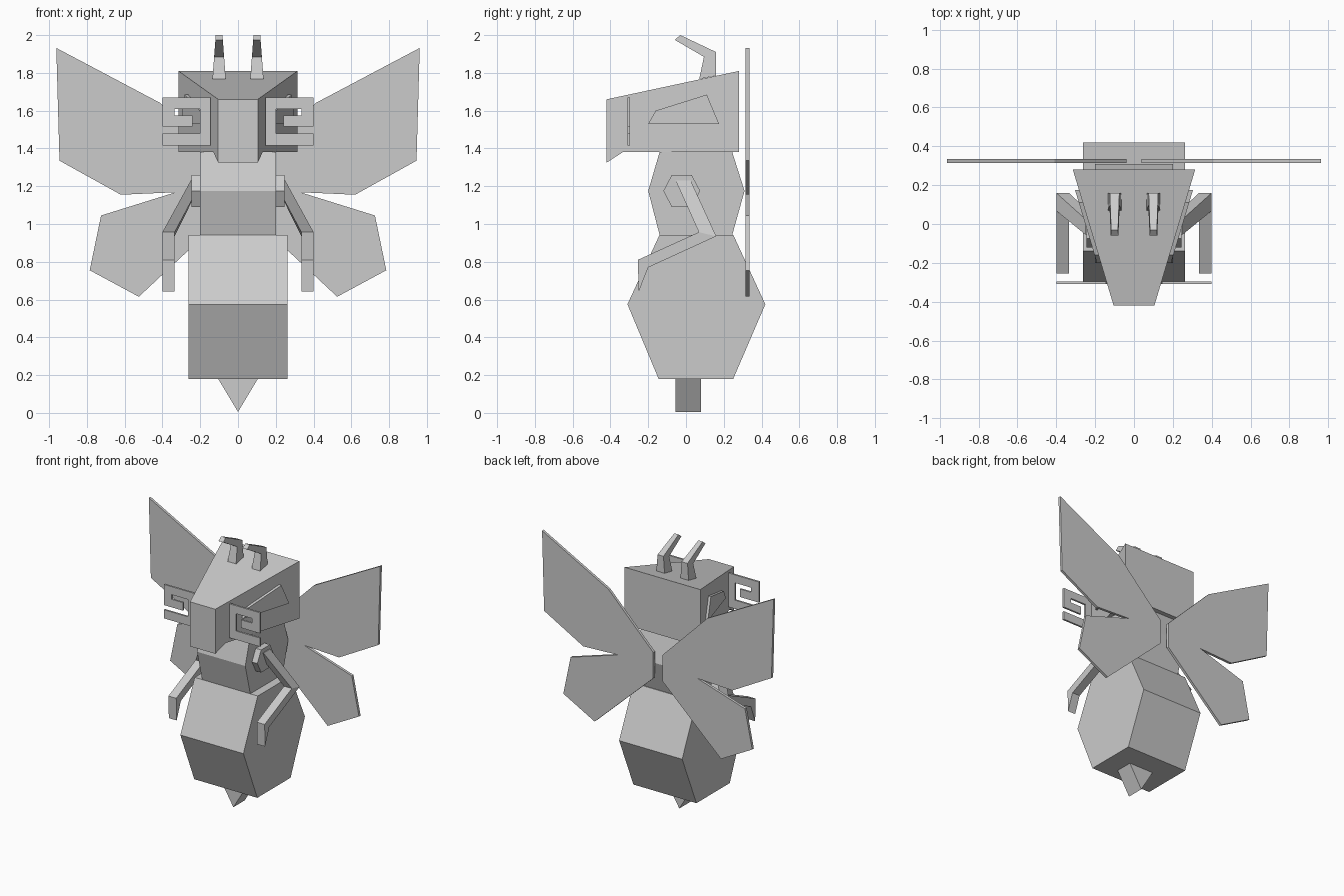
import bpy
import bmesh

cube = bpy.data.objects.get("Cube")
if cube:
    bpy.data.objects.remove(cube, do_unlink=True)

GREY = (0.6, 0.6, 0.6, 1)
grey = bpy.data.materials.new("plain grey")
grey.use_nodes = True
grey.diffuse_color = GREY
grey.node_tree.nodes["Principled BSDF"].inputs["Base Color"].default_value = GREY


def loft(name, ring_a, ring_b, mirror=False):
    """Solid between two matching rings of points, optionally mirrored in x."""
    bm = bmesh.new()
    a = [bm.verts.new(p) for p in ring_a]
    b = [bm.verts.new(p) for p in ring_b]
    bm.faces.new(a)
    bm.faces.new(b[::-1])
    for i in range(len(a)):
        j = (i + 1) % len(a)
        bm.faces.new((a[i], b[i], b[j], a[j]))
    bmesh.ops.recalc_face_normals(bm, faces=bm.faces[:])
    mesh = bpy.data.meshes.new(name)
    bm.to_mesh(mesh)
    bm.free()
    mesh.materials.append(grey)
    obj = bpy.data.objects.new(name, mesh)
    bpy.context.collection.objects.link(obj)
    if mirror:
        obj.modifiers.new("Mirror", 'MIRROR').use_axis[0] = True
    return obj


def side_prism(name, outline, x0, x1, mirror=False):
    """Extrude a (y, z) outline along x; x may be a number or a function of y and z."""
    def ring(x):
        return [(x(y, z) if callable(x) else x, y, z) for y, z in outline]
    return loft(name, ring(x0), ring(x1), mirror)


def front_prism(name, outline, y0, y1, mirror=False):
    """Extrude an (x, z) outline along y."""
    return loft(name, [(x, y0, z) for x, z in outline],
                [(x, y1, z) for x, z in outline], mirror)


def head_width(y, z=0):
    return 0.105 + 0.3 * (y + 0.42)


# Body
side_prism("abdomen", [(-.145, .18), (.25, .18), (.42, .575), (.25, .943),
                       (-.14, .943), (-.31, .575)], -.262, .262)
side_prism("thorax", [(-.14, .943), (.245, .943), (.31, 1.175), (.245, 1.38),
                      (-.14, 1.38), (-.2, 1.175)], -.2, .2)
front_prism("stinger", [(-.105, .18), (.105, .18), (0, .005)], -.055, .08)

# Tapered head
side_prism("head", [(-.42, 1.325), (-.335, 1.38), (.28, 1.38), (.28, 1.81), (-.42, 1.66)],
           lambda y, z: -head_width(y), head_width)

# Raised eyes following the slanted cheeks
side_prism("eyes", [(-.2, 1.53), (-.16, 1.6), (.11, 1.685), (.175, 1.53)],
           lambda y, z: head_width(y) - .01, lambda y, z: head_width(y) + .02, True)

# Bent antennae, narrowing with height
side_prism("antennae", [(.07, 1.768), (.16, 1.785), (.16, 1.91), (-.03, 2.0),
                        (-.06, 1.975), (.095, 1.885)],
           lambda y, z: .1 - .035 + .075 * (z - 1.77),
           lambda y, z: .1 + .035 - .075 * (z - 1.77), True)

# Flat spiral mandibles
front_prism("mandibles", [(.145, 1.67), (.4, 1.67), (.4, 1.515), (.24, 1.515),
                          (.24, 1.575), (.335, 1.575), (.335, 1.61), (.2, 1.61),
                          (.2, 1.48), (.4, 1.48), (.4, 1.415), (.145, 1.415)],
            -.31, -.296, True)

# Arms
side_prism("shoulders", [(-.12, 1.175), (-.075, 1.26), (.03, 1.26),
                         (.075, 1.175), (.03, 1.09), (-.075, 1.09)], .19, .245, True)
loft("upper_arms",
     [(.19, -.055, 1.23), (.25, -.055, 1.23), (.25, .025, 1.23), (.19, .025, 1.23)],
     [(.335, .068, .957), (.4, .068, .957), (.4, .16, .935), (.335, .16, .935)], True)
side_prism("forearms", [(.068, .957), (.16, .935), (-.2, .77), (-.25, .642), (-.255, .81)],
           .335, .4, True)

# Wings, upper and lower lobes in one plate per side
front_prism("wings", [(.038, 1.265), (.41, 1.64), (.962, 1.932), (.945, 1.335),
                      (.62, 1.155), (.33, 1.168), (.725, 1.045), (.785, .755),
                      (.525, .615), (.038, 1.07)], .315, .335, True)
